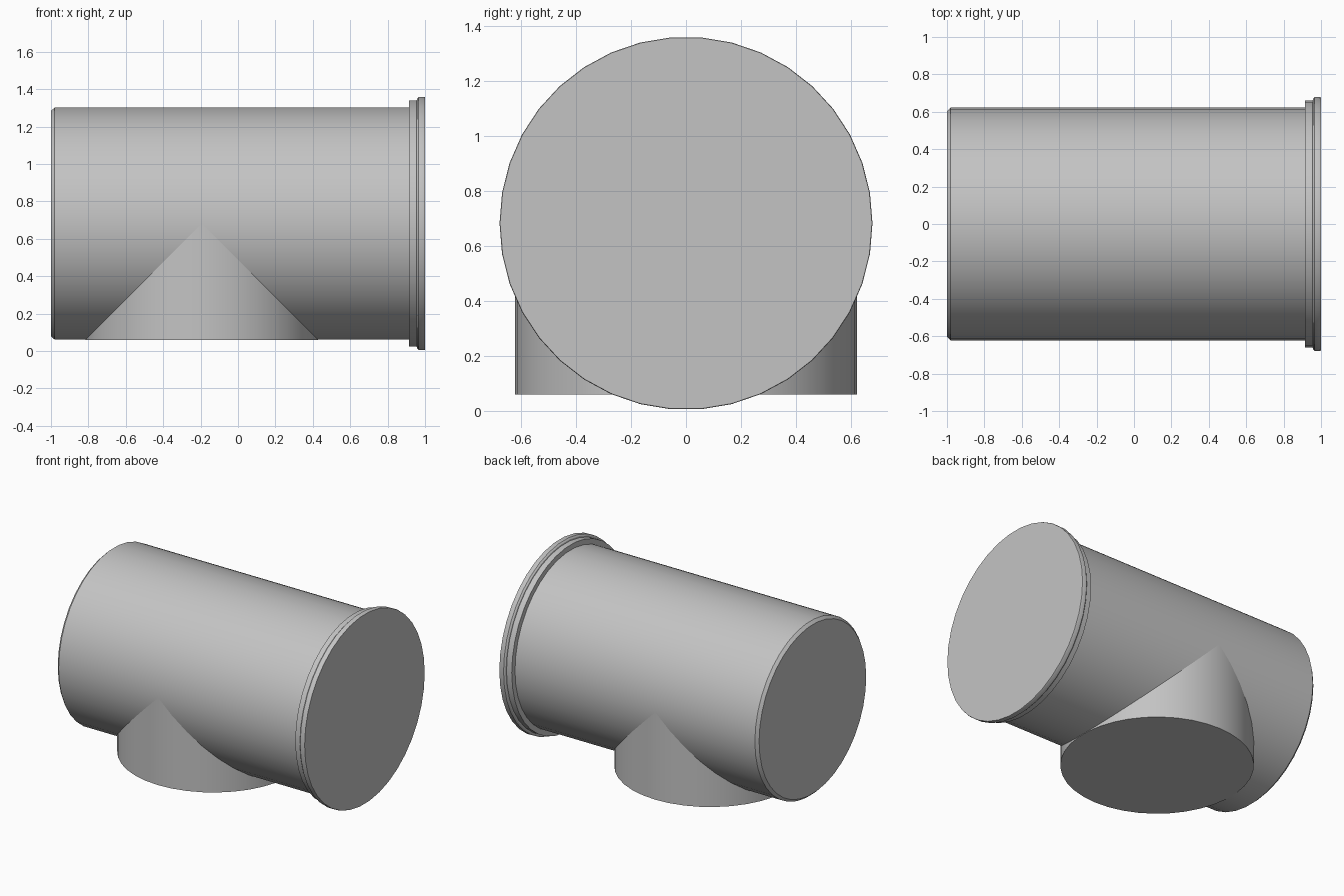
import bpy, bmesh, math

cube = bpy.data.objects.get("Cube")
if cube:
    bpy.data.objects.remove(cube, do_unlink=True)

SIDES = 38
AXIS_Z = 0.682
RADIUS = 0.623

grey = bpy.data.materials.new("pipe_grey")
grey.use_nodes = True
colour = (0.55, 0.55, 0.55, 1)
grey.diffuse_color = colour
grey.node_tree.nodes["Principled BSDF"].inputs["Base Color"].default_value = colour


def turned(name, profile, place):
    """Closed solid of revolution from (distance along axis, radius) pairs."""
    bm = bmesh.new()
    rings = []
    for along, radius in profile:
        angles = [2 * math.pi * i / SIDES for i in range(SIDES)]
        rings.append([bm.verts.new(place(along, radius * math.cos(a), radius * math.sin(a)))
                      for a in angles])
    for a, b in zip(rings, rings[1:]):
        for i in range(SIDES):
            j = (i + 1) % SIDES
            bm.faces.new((a[i], a[j], b[j], b[i]))
    bm.faces.new(rings[0])
    bm.faces.new(rings[-1])
    bmesh.ops.recalc_face_normals(bm, faces=bm.faces)
    mesh = bpy.data.meshes.new(name)
    bm.to_mesh(mesh)
    bm.free()
    mesh.materials.append(grey)
    obj = bpy.data.objects.new(name, mesh)
    bpy.context.collection.objects.link(obj)
    bpy.ops.object.select_all(action="DESELECT")
    obj.select_set(True)
    bpy.context.view_layer.objects.active = obj
    bpy.ops.object.shade_smooth_by_angle(angle=math.radians(30))
    return obj


# Main pipe: chamfered spigot end, straight barrel, stepped socket collar and lip
turned("main_pipe",
       [(-1, 0.604), (-0.98, RADIUS), (0.914, RADIUS), (0.914, 0.66), (0.955, 0.66),
        (0.957, 0.669), (0.966, 0.678), (0.995, 0.679), (1, 0.677)],
       lambda t, u, v: (t, u, AXIS_Z + v))

# Branch pipe: same bore, dropping from the main axis
turned("branch_pipe",
       [(0.058, RADIUS), (AXIS_Z - 0.002, RADIUS)],
       lambda t, u, v: (v - 0.194, u, t))
